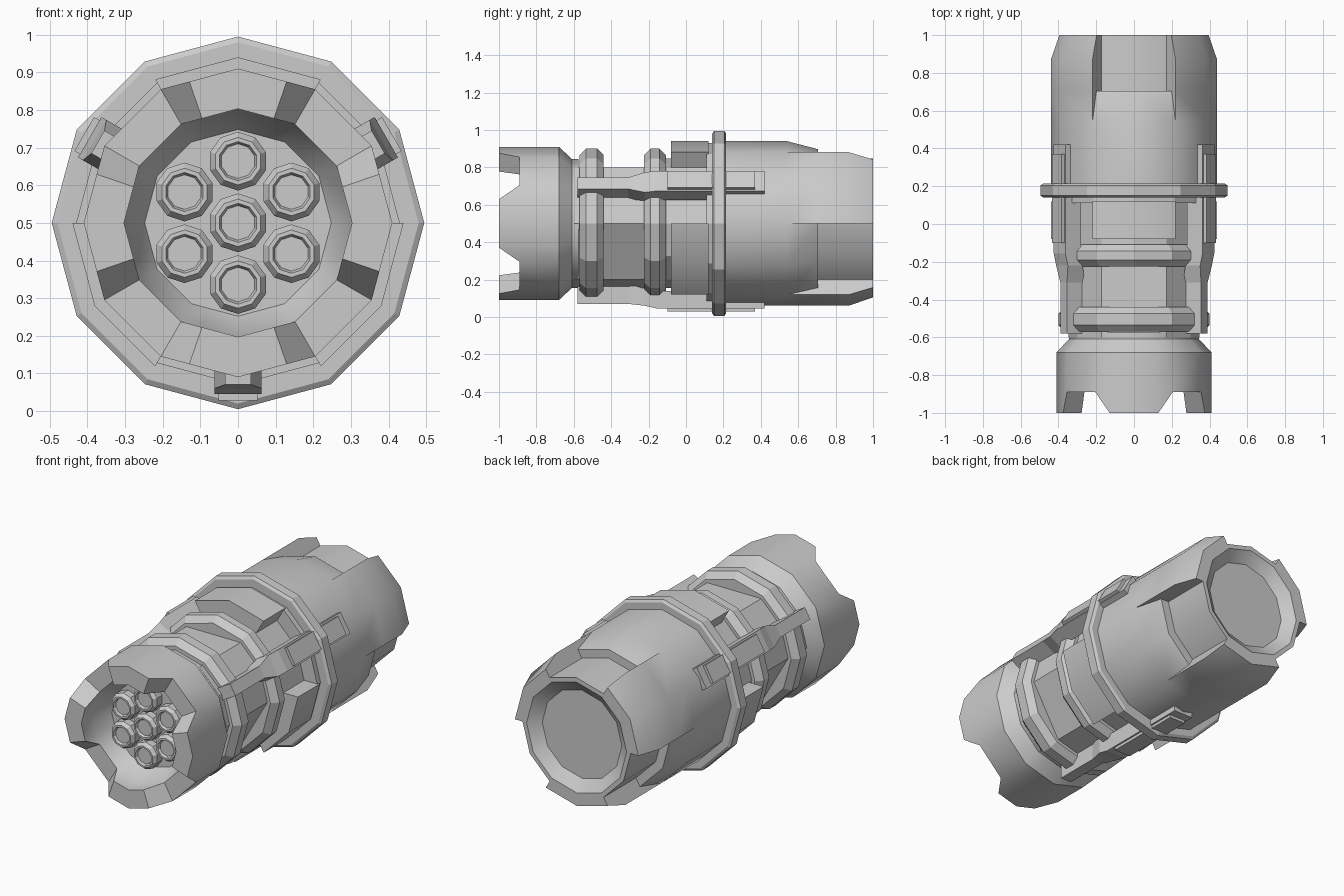
import bpy, bmesh
from math import sin, cos, radians, pi
from mathutils import Vector

if "Cube" in bpy.data.objects:
    bpy.data.objects.remove(bpy.data.objects["Cube"])

AXIS_Z = 0.5
STEP = range(0, 360, 30)


def polar(y, r, deg, cx=0.0, cz=AXIS_Z):
    a = radians(deg)
    return Vector((cx + r * cos(a), y, cz + r * sin(a)))


def loft(name, cols, wrap=True, smooth=None):
    """Skin a list of closed outlines; wrap joins last to first, else ends are capped."""
    bm = bmesh.new()
    vs = [[bm.verts.new(p) for p in c] for c in cols]
    n, m = len(vs), len(vs[0])
    for i in range(n if wrap else n - 1):
        a, b = vs[i], vs[(i + 1) % n]
        for j in range(m):
            k = (j + 1) % m
            bm.faces.new((a[j], a[k], b[k], b[j]))
    if not wrap:
        bm.faces.new(vs[0])
        bm.faces.new(vs[-1])
    bmesh.ops.remove_doubles(bm, verts=bm.verts, dist=1e-5)
    bmesh.ops.recalc_face_normals(bm, faces=bm.faces)
    me = bpy.data.meshes.new(name)
    bm.to_mesh(me)
    bm.free()
    ob = bpy.data.objects.new(name, me)
    bpy.context.collection.objects.link(ob)
    if smooth:
        bpy.ops.object.select_all(action='DESELECT')
        ob.select_set(True)
        bpy.context.view_layer.objects.active = ob
        bpy.ops.object.shade_smooth_by_angle(angle=radians(smooth))
    return ob


def lathe(name, prof, angles=STEP, wrap=True, smooth=None, cx=0.0, cz=AXIS_Z):
    return loft(name, [[polar(y, r, a, cx, cz) for y, r in prof] for a in angles],
                wrap, smooth)


# front barrel with four tapered teeth and a funnel mouth
cols = []
for q in range(4):
    for off, tip in ((-30, -0.89), (-19, -1), (0, -1), (19, -1), (30, -0.89)):
        # keep the intermediate corners on the 12-sided outline
        f = cos(radians(15)) / cos(radians(4)) if abs(off) == 19 else 1.0
        prof = [(-0.575, 0), (-0.575, 0.345), (-0.61, 0.345), (-0.68, 0.41),
                (-0.89, 0.41), (tip, 0.41), (tip, 0.303), (-0.89, 0.303),
                (-0.80, 0.248), (-0.80, 0)]
        cols.append([polar(y, r * f, 90 * q + off) for y, r in prof])
loft("front_barrel", cols, smooth=35)

# contact pins: one in the middle and six around it
pin = [(-0.79, 0), (-0.79, 0.078), (-0.845, 0.078), (-0.865, 0.063),
       (-0.865, 0.052), (-0.85, 0.046), (-0.85, 0)]
spots = [(0, 0)] + [(0.164 * cos(k * pi / 3 + pi / 2), 0.164 * sin(k * pi / 3 + pi / 2))
                    for k in range(6)]
for i, (x, z) in enumerate(spots):
    lathe(f"contact_pin_{i}", pin, range(18, 378, 36), cx=x, cz=AXIS_Z + z)

# neck with three wide flats between the clips
lathe("neck", [(-0.6, 0), (-0.6, 0.346), (-0.16, 0.346), (-0.16, 0)],
      [a for a in STEP if a not in (90, 210, 330)])
lathe("rear_collar", [(-0.2, 0), (-0.2, 0.346), (0.13, 0.346), (0.13, 0)])

# bevelled sealing rings
for name, y0, y1 in (("front_ring", -0.57, -0.44), ("rear_ring", -0.225, -0.108)):
    lathe(name, [(y0, 0.28), (y0, 0.365), (y0 + 0.035, 0.40), (y1 - 0.035, 0.40),
                 (y1, 0.365), (y1, 0.28)])

# main flange
lathe("flange", [(0.11, 0.2), (0.11, 0.43), (0.14, 0.43), (0.14, 0.48), (0.15, 0.495),
                 (0.205, 0.495), (0.215, 0.48), (0.215, 0.2)])

# raised pads in front of the flange
for i, mid in enumerate((90, 210, 330)):
    lathe(f"pad_{i}", [(-0.08, 0.30), (-0.08, 0.44), (0.12, 0.44), (0.12, 0.30)],
          (mid - 30, mid, mid + 30), wrap=False, smooth=35)

# rear shell: three prongs with sunken panels between, shallow end recess
end = [(1, 0.32), (0.95, 0.255), (0.95, 0)]
prong = [(0.18, 0), (0.18, 0.44), (0.54, 0.44), (0.705, 0.44), (0.705, 0.44),
         (0.87, 0.44), (1, 0.395)] + end
panel = [(0.18, 0), (0.18, 0.44), (0.54, 0.44), (0.705, 0.397), (0.705, 0.346),
         (0.87, 0.346), (1, 0.346)] + end
cols = []
for mid in (90, 210, 330):
    for off, prof in ((-30, panel), (0, panel), (30, panel), (30, prong),
                      (60, prong), (90, prong)):
        cols.append([polar(y, r, mid + off) for y, r in prof])
loft("rear_shell", cols, smooth=35)


# latch clips running along the sides, with a raised plate each
def bar(name, deg, sections):
    a = radians(deg)
    out, side = Vector((cos(a), 0, sin(a))), Vector((-sin(a), 0, cos(a)))
    cols = []
    for y, w, r0, r1 in sections:
        o = Vector((0, y, AXIS_Z))
        cols.append([o + out * r + side * t
                     for r, t in ((r0, -w), (r1, -w), (r1, w), (r0, w))])
    loft(name, cols, wrap=False)


for i, deg in enumerate((30, 150, 270)):
    bar(f"clip_{i}", deg, [(-0.58, 0.035, 0.32, 0.43), (-0.31, 0.035, 0.32, 0.43),
                           (-0.22, 0.062, 0.35, 0.44), (-0.155, 0.062, 0.36, 0.455),
                           (0.42, 0.062, 0.36, 0.455)])
    bar(f"clip_plate_{i}", deg, [(-0.10, 0.052, 0.42, 0.472), (0.37, 0.052, 0.42, 0.472)])
